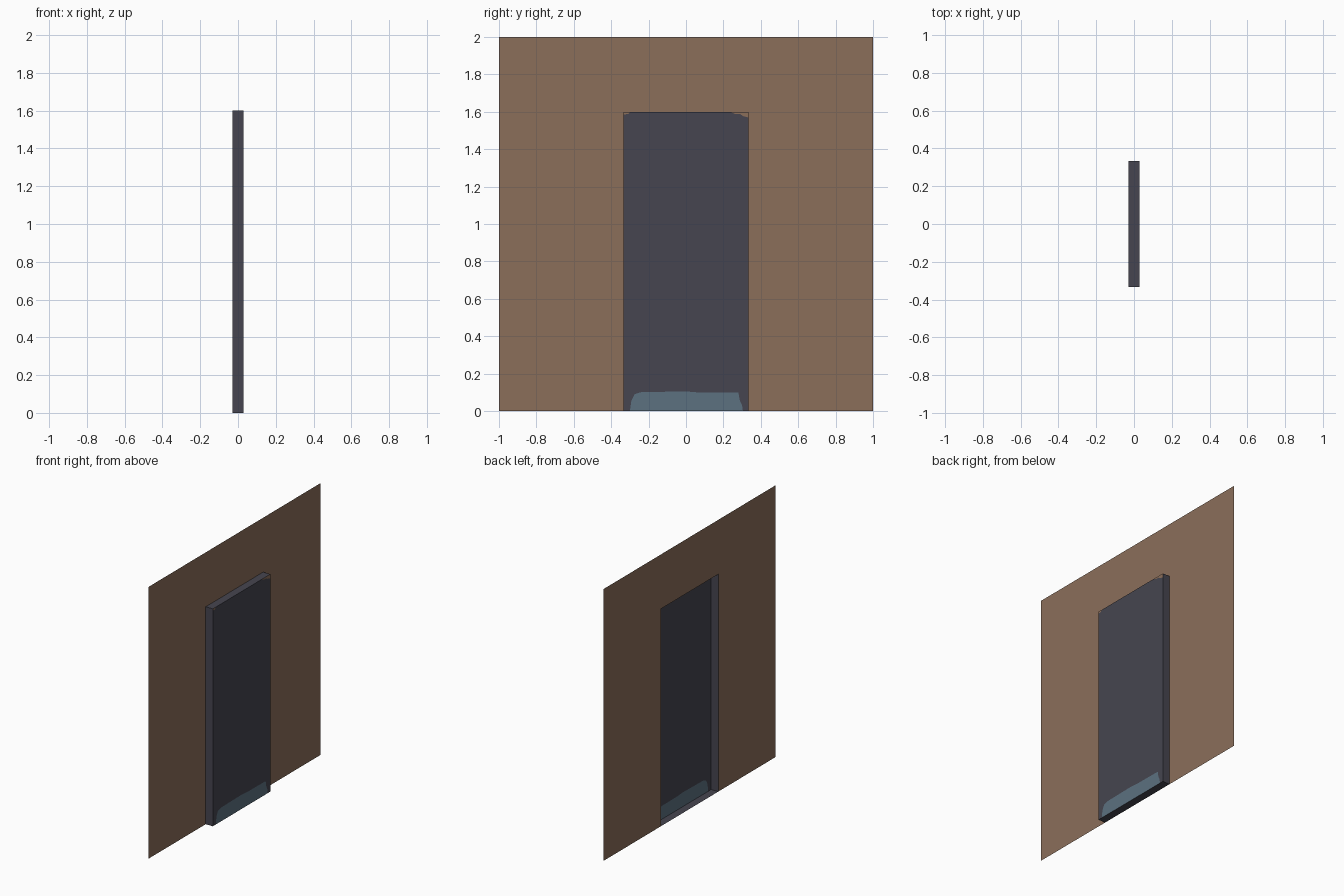
import bpy

if "Cube" in bpy.data.objects:
    bpy.data.objects.remove(bpy.data.objects["Cube"])

D = 0.029    # half depth of the recess
W = 0.334    # half width of the doorway
H = 1.6      # doorway height


def material(name, rgb):
    m = bpy.data.materials.new(name)
    m.diffuse_color = (*rgb, 1.0)
    m.use_nodes = True
    m.node_tree.nodes["Principled BSDF"].inputs["Base Color"].default_value = m.diffuse_color
    return m


brown = material("brown_wall", (0.258, 0.156, 0.102))
slate = material("dark_slate", (0.061, 0.060, 0.080))
blue = material("dusty_blue", (0.107, 0.165, 0.216))


def sheet(name, polys, mats):
    """Flat-faced object from loose polygons; each poly is (points, material index)."""
    verts, faces = [], []
    for pts, _ in polys:
        faces.append(range(len(verts), len(verts) + len(pts)))
        verts += pts
    me = bpy.data.meshes.new(name)
    me.from_pydata(verts, [], [list(f) for f in faces])
    for m in mats:
        me.materials.append(m)
    for p, (_, i) in zip(me.polygons, polys):
        p.material_index = i
    me.update()
    ob = bpy.data.objects.new(name, me)
    bpy.context.collection.objects.link(ob)
    return ob


def at_x(x, yz):
    # reversed so the visible side looks out of the recess (-x)
    return [(x, y, z) for y, z in reversed(yz)]


# Thin wall surrounding the doorway
wall = [[(-1, 0), (-W, 0), (-W, H), (-1, 2)],
        [(-W, H), (W, H), (1, 2), (-1, 2)],
        [(W, 0), (1, 0), (1, 2), (W, H)]]
sheet("wall", [(at_x(-D, p), 0) for p in wall], [brown])

# Four sides of the doorway recess
ring = [(-W, 0), (W, 0), (W, H), (-W, H)]
sides = []
for (y0, z0), (y1, z1) in zip(ring, ring[1:] + ring[:1]):
    sides.append(([(-D, y0, z0), (-D, y1, z1), (D, y1, z1), (D, y0, z0)], 0))
sheet("recess_sides", sides, [slate])

# Door panel: dark face with a blue patch at the foot and worn brown top corners
patch = [(-0.30, 0), (-0.292, 0.055), (-0.275, 0.09), (-0.24, 0.101), (0, 0.105),
         (0.06, 0.1), (0.28, 0.098), (0.288, 0.055), (0.30, 0.03), (0.304, 0)]
corner_l = [(-W, 1.585), (-0.31, 1.588), (-0.295, H)]
corner_r = [(0.235, H), (0.26, 1.589), (0.29, 1.587), (0.305, 1.577), (W, 1.569)]
dark = [(-W, 0)] + patch + [(W, 0)] + corner_r[::-1] + corner_l[::-1]
sheet("door_panel", [(at_x(D, dark), 0),
                     (at_x(D, patch[::-1]), 1),
                     (at_x(D, corner_l + [(-W, H)]), 2),
                     (at_x(D, corner_r + [(W, H)]), 2)],
      [slate, blue, brown])
